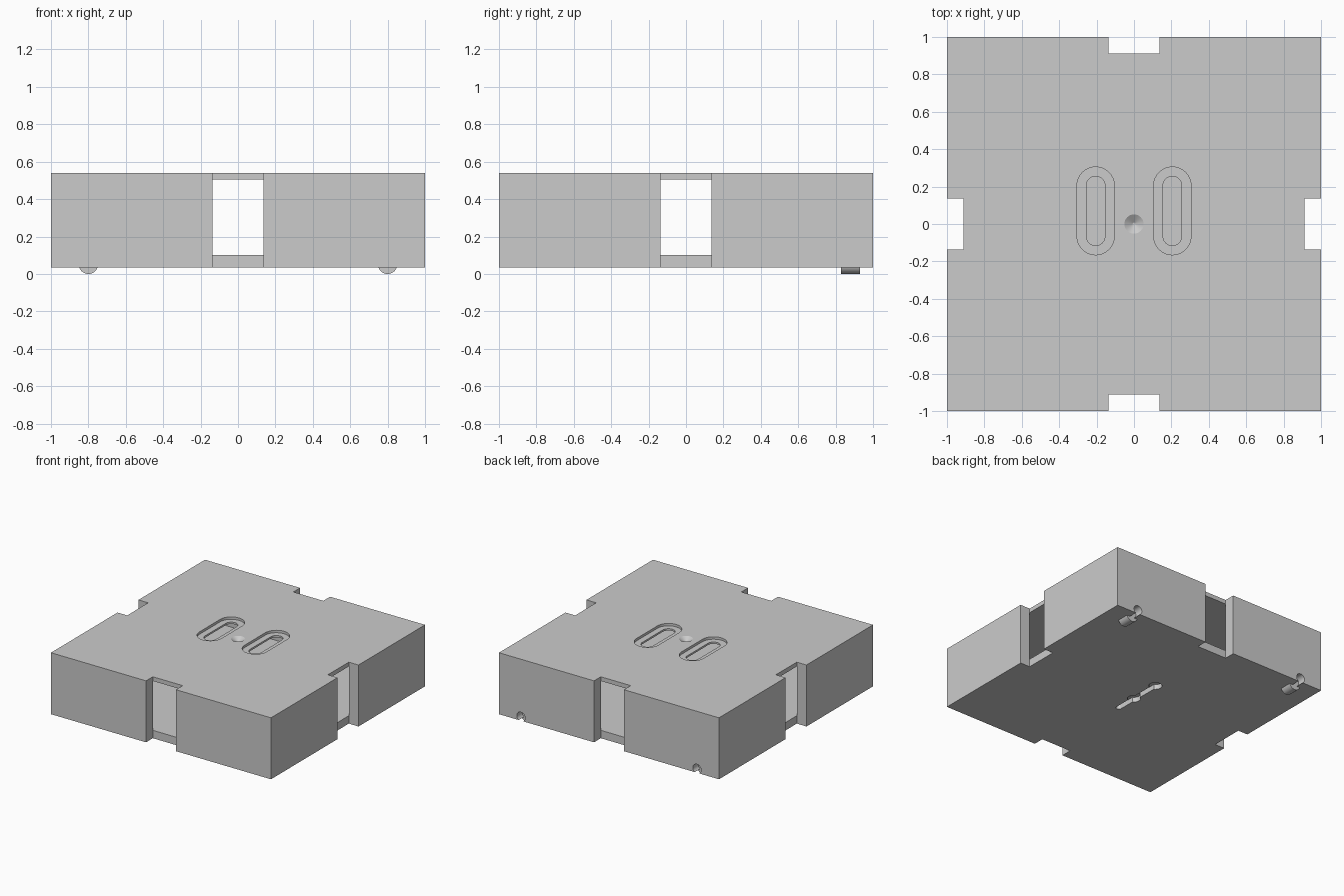
import bpy, bmesh, math

if "Cube" in bpy.data.objects:
    bpy.data.objects.remove(bpy.data.objects["Cube"])

grey = bpy.data.materials.new("plain grey")
grey.diffuse_color = (0.6, 0.6, 0.6, 1)
grey.use_nodes = True
grey.node_tree.nodes["Principled BSDF"].inputs["Base Color"].default_value = grey.diffuse_color


def make(name, bm):
    bmesh.ops.recalc_face_normals(bm, faces=bm.faces)
    me = bpy.data.meshes.new(name)
    bm.to_mesh(me)
    bm.free()
    me.materials.append(grey)
    ob = bpy.data.objects.new(name, me)
    bpy.context.collection.objects.link(ob)
    return ob


def prism(name, pts, z0, z1, scale=1.0):
    """Extrude an outline from z0 to z1, scaling its lower end."""
    bm = bmesh.new()
    top = [bm.verts.new((x, y, z1)) for x, y in pts]
    low = [bm.verts.new((x * scale, y * scale, z0)) for x, y in pts]
    bm.faces.new(top)
    bm.faces.new(low)
    n = len(pts)
    for i in range(n):
        j = (i + 1) % n
        bm.faces.new((top[i], top[j], low[j], low[i]))
    return make(name, bm)


def box(name, x0, x1, y0, y1, z0, z1):
    return prism(name, [(x0, y0), (x1, y0), (x1, y1), (x0, y1)], z0, z1)


def stadium(cx, y0, y1, r, n=16):
    """Rounded slot outline running along y."""
    pts = []
    for cy, start in ((y1 - r, 0), (y0 + r, math.pi)):
        for i in range(n + 1):
            a = start + math.pi * i / n
            pts.append((cx + r * math.cos(a), cy + r * math.sin(a)))
    return pts


def disc(cx, cy, r, n=32):
    return [(cx + r * math.cos(2 * math.pi * i / n),
             cy + r * math.sin(2 * math.pi * i / n)) for i in range(n)]


def rod(name, cx, cz, r, y0, y1):
    """Cylinder lying along y."""
    ob = prism(name, disc(cx, cz, r), -y1, -y0)
    for v in ob.data.vertices:
        x, z, y = v.co
        v.co = (x, -y, z)
    bm = bmesh.new()
    bm.from_mesh(ob.data)
    bmesh.ops.recalc_face_normals(bm, faces=bm.faces)
    bm.to_mesh(ob.data)
    bm.free()
    return ob


BASE, TOP, FLOOR, CEIL = 0.035, 0.54, 0.10, 0.505
WALL, NOTCH = 0.088, 0.136
IN = 1 - WALL

# Hollow square case
case = box("case", -1, 1, -1, 1, BASE, TOP)
cutters = [box("cavity_cutter", -IN, IN, -IN, IN, FLOOR, CEIL)]

# Full-height notch in the middle of each side, opening into the cavity
for s in (-1, 1):
    a, b = sorted((s * IN, s * 1.1))
    cutters.append(box("notch_cutter_x", a, b, -NOTCH, NOTCH, -0.1, 0.7))
    cutters.append(box("notch_cutter_y", -NOTCH, NOTCH, a, b, -0.1, 0.7))

# Stepped mounting slots and the countersunk centre hole in the lid
for s in (-1, 1):
    cutters.append(prism("slot_recess_cutter", stadium(s * 0.205, -0.165, 0.305, 0.1), 0.52, 0.6))
    cutters.append(prism("slot_hole_cutter", stadium(s * 0.205, -0.115, 0.255, 0.05), 0.45, 0.53))
cutters.append(prism("centre_dimple_cutter", disc(0, 0, 0.052), 0.512, TOP + 0.0005, 0.15))

# Hanging keyhole in the underside
cutters.append(prism("keyhole_slot_cutter", stadium(0, -0.2, 0.28, 0.022), 0, 0.075))
cutters.append(prism("keyhole_hub_cutter", disc(0, 0, 0.05), 0, 0.0755))
cutters.append(prism("keyhole_end_cutter", disc(0, 0.25, 0.05), 0, 0.0745))

# Cable holes at the back edge, open to the underside
for s in (-1, 1):
    cutters.append(rod("cable_hole_cutter", s * 0.8, 0.067, 0.038, 0.92, 1.1))
    cutters.append(box("cable_gap_cutter", s * 0.8 - 0.015, s * 0.8 + 0.015, 0.92, 1.1, 0, 0.06))

for c in cutters:
    m = case.modifiers.new(c.name, 'BOOLEAN')
    m.operation = 'DIFFERENCE'
    m.solver = 'EXACT'
    m.object = c
bpy.context.view_layer.update()
deps = bpy.context.evaluated_depsgraph_get()
case.data = bpy.data.meshes.new_from_object(case.evaluated_get(deps))
case.modifiers.clear()
for c in cutters:
    bpy.data.objects.remove(c)

# Round pegs set into the underside near the back
pegs = [rod("back_peg", s * 0.8, 0.052, 0.052, 0.83, 0.93) for s in (-1, 1)]

for ob in [case] + pegs:
    bpy.ops.object.select_all(action='DESELECT')
    ob.select_set(True)
    bpy.context.view_layer.objects.active = ob
    bpy.ops.object.shade_smooth_by_angle(angle=math.radians(30))
